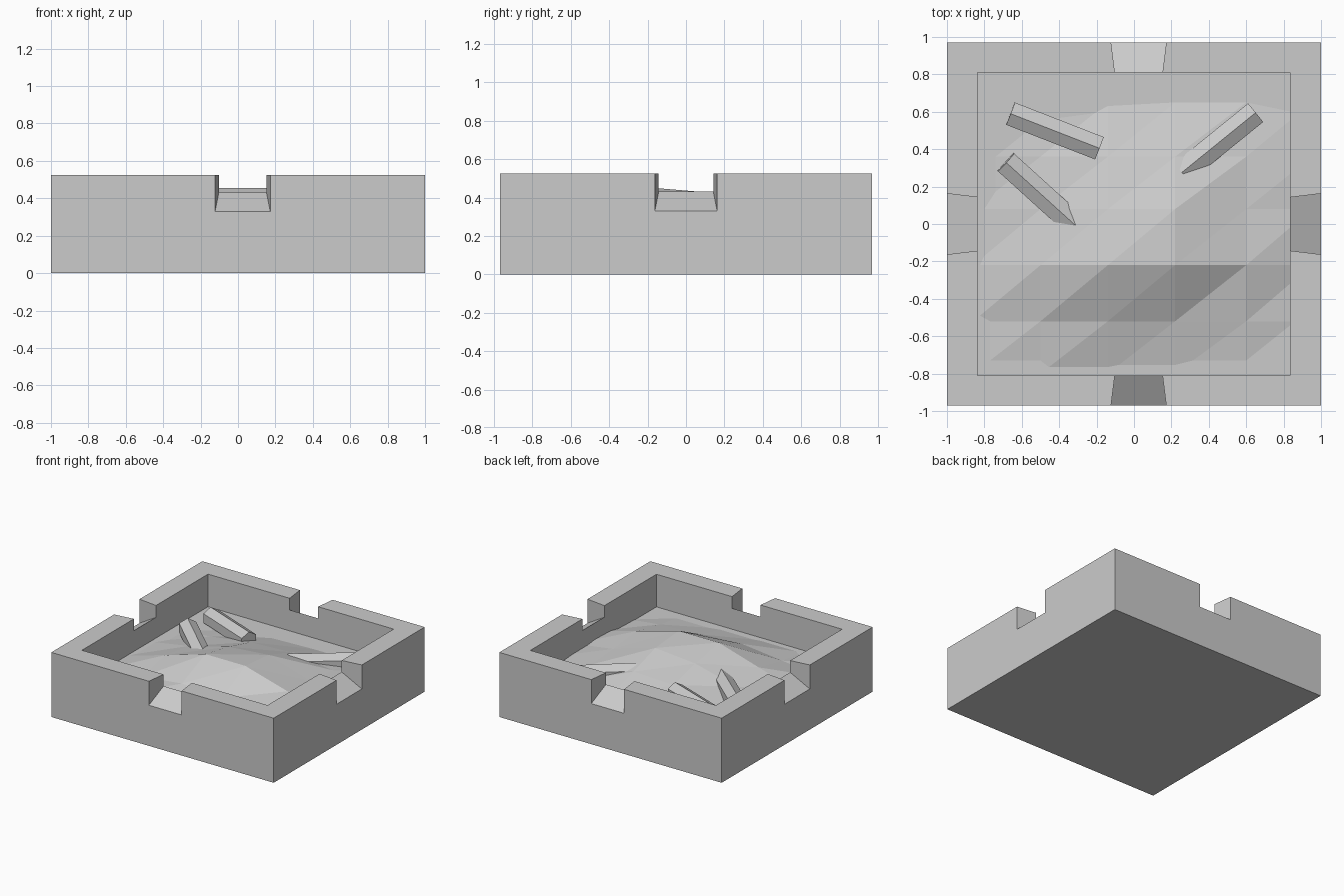
import bpy, bmesh
from math import pi
from mathutils import Vector, Matrix

if "Cube" in bpy.data.objects:
    bpy.data.objects.remove(bpy.data.objects["Cube"])


def make(name, bm):
    bmesh.ops.recalc_face_normals(bm, faces=bm.faces)
    me = bpy.data.meshes.new(name)
    bm.to_mesh(me)
    bm.free()
    ob = bpy.data.objects.new(name, me)
    bpy.context.collection.objects.link(ob)
    return ob


def box(name, lo, hi):
    bm = bmesh.new()
    lo, hi = Vector(lo), Vector(hi)
    size = hi - lo
    bmesh.ops.create_cube(bm, size=1, matrix=Matrix.Translation((lo + hi) / 2) @ Matrix.Diagonal((*size, 1)))
    return make(name, bm)


def cut(target, cutter):
    mod = target.modifiers.new("cut", 'BOOLEAN')
    mod.operation = 'DIFFERENCE'
    mod.solver = 'EXACT'
    mod.object = cutter
    bpy.context.view_layer.objects.active = target
    bpy.ops.object.modifier_apply(modifier=mod.name)
    bpy.data.objects.remove(cutter)


def notch(angle, outer, inner, shift):
    """Wedge cutter: wider and lower at the outside of the rim."""
    bm = bmesh.new()
    verts = []
    for t in (-0.25, 1.2):
        d = outer + (inner - outer) * t
        w = 0.1625 + (shift and -0.015) - 0.02 * t
        z = 0.33 + 0.10 * t
        verts += [(d, -w, z), (d, w, z), (d, w, 0.7), (d, -w, 0.7)]
    for v in verts:
        bm.verts.new(v)
    bmesh.ops.convex_hull(bm, input=bm.verts)
    bmesh.ops.transform(bm, matrix=Matrix.Translation((shift, 0, 0)) @ Matrix.Rotation(angle, 4, 'Z'), verts=bm.verts)
    return make("notch_cutter", bm)


# Square tray with hollow and four rests in the rim
tray = box("tray", (-1, -0.97, 0), (1, 0.97, 0.525))
cut(tray, box("hollow_cutter", (-0.837, -0.81, 0.26), (0.833, 0.81, 0.8)))
for k in range(4):
    if k % 2:
        cut(tray, notch(k * pi / 2, 0.97, 0.81, 0.025))
    else:
        cut(tray, notch(k * pi / 2, 1.0, 0.835, 0))

# Faceted ash heap: coarse height grid split along one diagonal
xs = [-0.86, -0.5, -0.14, 0.22, 0.6, 0.95]
ys = [-0.80, -0.52, -0.22, 0.08, 0.36, 0.65]
heights = [
    [.25, .25, .25, .25, .25, .25],
    [.25, .29, .33, .31, .29, .25],
    [.25, .35, .455, .455, .35, .26],
    [.25, .31, .40, .43, .32, .27],
    [.25, .28, .33, .345, .30, .27],
    [.25, .25, .255, .26, .26, .25],
]
bm = bmesh.new()
g = [[bm.verts.new((x, y, z)) for x, z in zip(xs, row)] for y, row in zip(ys, heights)]
for j in range(5):
    for i in range(5):
        bm.faces.new((g[j][i], g[j][i + 1], g[j + 1][i + 1]))
        bm.faces.new((g[j][i], g[j + 1][i + 1], g[j + 1][i]))
make("ash_heap", bm)


# Hexagonal stubs lying in the tray, a ridge facing up
def stub(name, a, b, r=0.074):
    a, b = Vector(a), Vector(b)
    axis = (b - a).normalized()
    side = axis.cross(Vector((0, 0, 1))).normalized()
    up = side.cross(axis)
    rot = Matrix((side, up, axis)).transposed().to_4x4()
    spin = Matrix.Rotation(pi / 2, 4, 'Z')
    bm = bmesh.new()
    bmesh.ops.create_cone(bm, cap_ends=True, segments=6, radius1=r, radius2=r, depth=(b - a).length)
    # put a corner of the hexagon at the top
    top = max(bm.verts, key=lambda v: v.co.y)
    if abs(top.co.y - r) > 0.001:
        bmesh.ops.transform(bm, matrix=spin, verts=bm.verts)
    bmesh.ops.transform(bm, matrix=Matrix.Translation((a + b) / 2) @ rot, verts=bm.verts)
    make(name, bm)


stub("stub_back_left", (-0.66, 0.59, 0.315), (-0.185, 0.405, 0.31))
stub("stub_left", (-0.685, 0.33, 0.32), (-0.31, -0.01, 0.295))
stub("stub_right", (0.255, 0.275, 0.30), (0.65, 0.595, 0.295))
